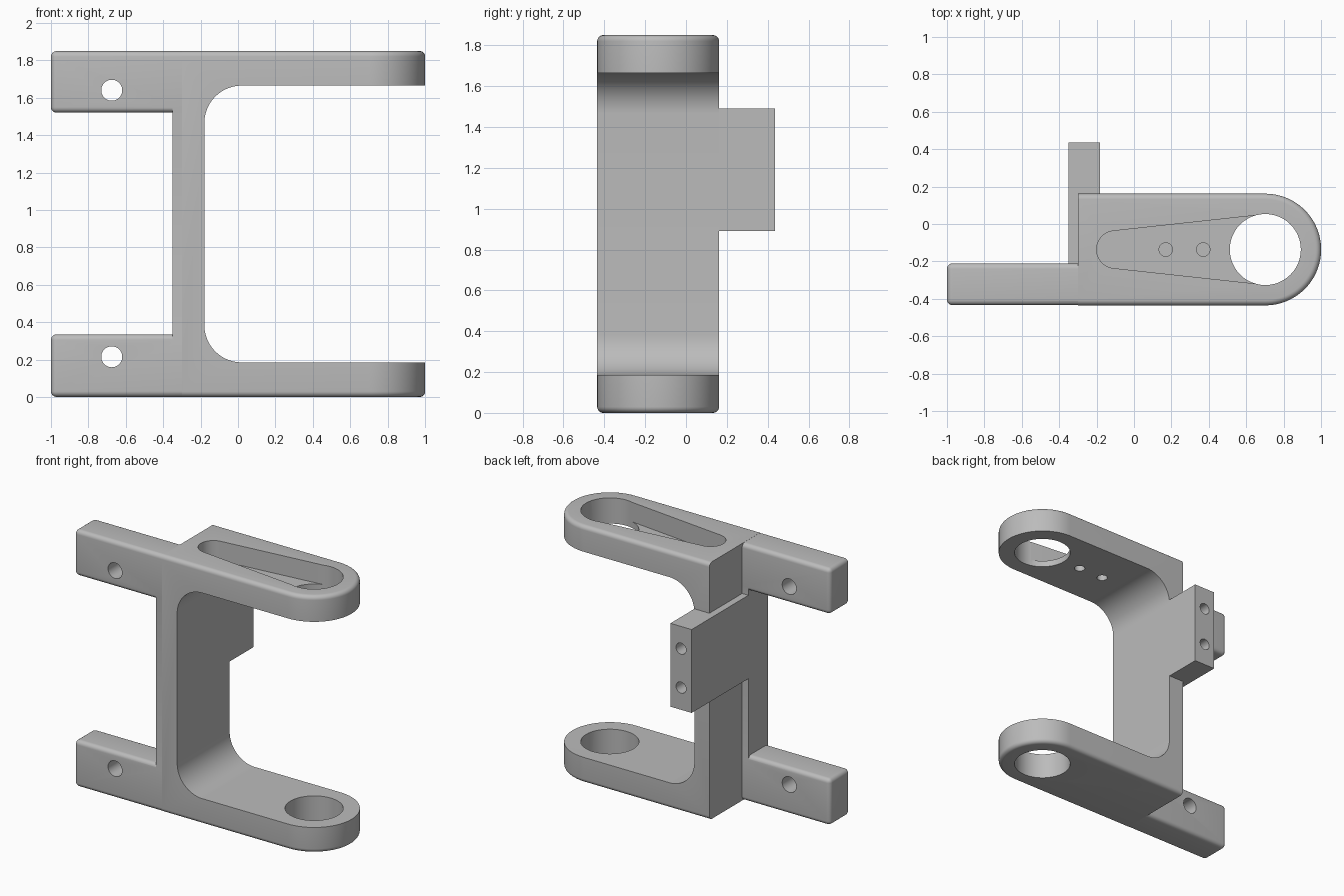
import bpy
import bmesh
from math import acos, cos, pi, sin
from mathutils import Matrix, Vector

cube = bpy.data.objects.get("Cube")
if cube:
    bpy.data.objects.remove(cube, do_unlink=True)

# Main dimensions
HEIGHT, THICK, ROUND = 1.85, 0.185, 0.03
FRONT, BACK, BAR_BACK = -0.435, 0.162, -0.21
WEB_LEFT, WEB_RIGHT = -0.30, -0.18
NOSE = Vector((0.702, (FRONT + BACK) / 2))
NOSE_R = (BACK - FRONT) / 2
BORE_R = 0.19
ALONG_Z = Matrix.Identity(4)
ALONG_Y = Matrix.Rotation(pi / 2, 4, 'X')    # profile (x, z), extruded towards -y

grey = bpy.data.materials.new("plain_grey")
grey.use_nodes = True
grey.diffuse_color = (0.5, 0.5, 0.5, 1)
grey.node_tree.nodes["Principled BSDF"].inputs["Base Color"].default_value = grey.diffuse_color


def make_object(name, bm):
    bmesh.ops.recalc_face_normals(bm, faces=bm.faces)
    mesh = bpy.data.meshes.new(name)
    bm.to_mesh(mesh)
    bm.free()
    mesh.materials.append(grey)
    obj = bpy.data.objects.new(name, mesh)
    bpy.context.collection.objects.link(obj)
    return obj


def arc(cx, cy, r, start, end, steps=32):
    angles = [start + (end - start) * i / steps for i in range(steps + 1)]
    return [(cx + r * cos(a), cy + r * sin(a)) for a in angles]


def prism(points, low, high):
    bm = bmesh.new()
    face = bm.faces.new([bm.verts.new((x, y, low)) for x, y in points])
    top = bmesh.ops.extrude_face_region(bm, geom=[face])["geom"]
    bmesh.ops.translate(bm, vec=(0, 0, high - low),
                        verts=[g for g in top if isinstance(g, bmesh.types.BMVert)])
    return bm


def extruded(name, points, low, high, matrix=ALONG_Z):
    bm = prism(points, low, high)
    bm.transform(matrix)
    return make_object(name, bm)


def drill(x, y, r, low, high, matrix=ALONG_Z):
    return extruded("drill", arc(x, y, r, 0, 2 * pi, 48)[:-1], low, high, matrix)


def box(name, low, high, bevel=0):
    bm = prism([(low[0], low[1]), (high[0], low[1]), (high[0], high[1]), (low[0], high[1])],
               low[2], high[2])
    if bevel:
        bmesh.ops.bevel(bm, geom=bm.edges[:], offset=bevel, segments=6,
                        profile=0.5, affect='EDGES')
    return make_object(name, bm)


def combine(target, tool, operation):
    mod = target.modifiers.new("combine", 'BOOLEAN')
    mod.operation, mod.solver, mod.object = operation, 'EXACT', tool
    bpy.context.view_layer.update()
    graph = bpy.context.evaluated_depsgraph_get()
    result = bpy.data.meshes.new_from_object(target.evaluated_get(graph))
    target.modifiers.clear()
    target.data = result
    bpy.data.objects.remove(tool, do_unlink=True)


# Body: round-nosed plan with softened outer rims
plan = [(WEB_LEFT, FRONT)] + arc(*NOSE, NOSE_R, -pi / 2, pi / 2, 48) + [(WEB_LEFT, BACK)]
bm = prism(plan, 0, HEIGHT)
rims = [e for e in bm.edges
        if abs(e.verts[0].co.z - e.verts[1].co.z) < 0.001
        and max(v.co.x for v in e.verts) > WEB_LEFT + 0.01]
bmesh.ops.bevel(bm, geom=rims, offset=ROUND, segments=6, profile=0.5, affect='EDGES')
bracket = make_object("clevis_bracket", bm)

# Gap between the two arms, with filleted inner corners
fillet, top_z = 0.2, HEIGHT - THICK
gap = ([(1.3, THICK)]
       + arc(WEB_RIGHT + fillet, THICK + fillet, fillet, 1.5 * pi, pi, 16)
       + arc(WEB_RIGHT + fillet, top_z - fillet, fillet, pi, pi / 2, 16)
       + [(1.3, top_z)])
combine(bracket, extruded("gap", gap, -0.7, 0.7, ALONG_Y), 'DIFFERENCE')

# Mounting bars, web strip and rear lug (tiny insets keep the joints clean)
inset = 0.0007
for low, high in ((inset, 0.335), (1.52, HEIGHT - inset)):
    bar = box("mounting_bar", (-1, FRONT + inset, low), (-0.22, BAR_BACK, high), ROUND)
    combine(bracket, bar, 'UNION')
strip = box("web_strip", (-0.35, FRONT + 2 * inset, 0.15), (-0.24, BAR_BACK - inset, 1.7))
combine(bracket, strip, 'UNION')
lug = box("rear_lug", (-0.35 + inset, BAR_BACK - 0.01, 0.89), (WEB_RIGHT - inset, 0.435, 1.49))
combine(bracket, lug, 'UNION')

# Large bore through both arms
combine(bracket, drill(*NOSE, BORE_R, -0.2, 2.1), 'DIFFERENCE')

# Tapered pocket in the top arm
end_x, end_r, wide_r = -0.10, 0.10, BORE_R - 0.003
phi = acos((end_r - wide_r) / (NOSE.x - end_x))
pocket = (arc(*NOSE, wide_r, -phi, phi)
          + arc(end_x, NOSE.y, end_r, phi, 2 * pi - phi))
combine(bracket, extruded("pocket", pocket, 1.71, 2.1), 'DIFFERENCE')

# Small holes: pocket floor, mounting bars, rear lug
for x in (0.17, 0.37):
    combine(bracket, drill(x, NOSE.y, 0.036, 1.6, 1.8), 'DIFFERENCE')
for z in (0.215, 1.64):
    combine(bracket, drill(-0.675, z, 0.056, 0.1, 0.6, ALONG_Y), 'DIFFERENCE')
for z in (1.05, 1.33):
    combine(bracket, drill(-0.265, z, 0.04, -0.6, -0.2, ALONG_Y), 'DIFFERENCE')

bpy.ops.object.select_all(action='DESELECT')
bracket.select_set(True)
bpy.context.view_layer.objects.active = bracket
bpy.ops.object.shade_smooth_by_angle(angle=pi / 6)
